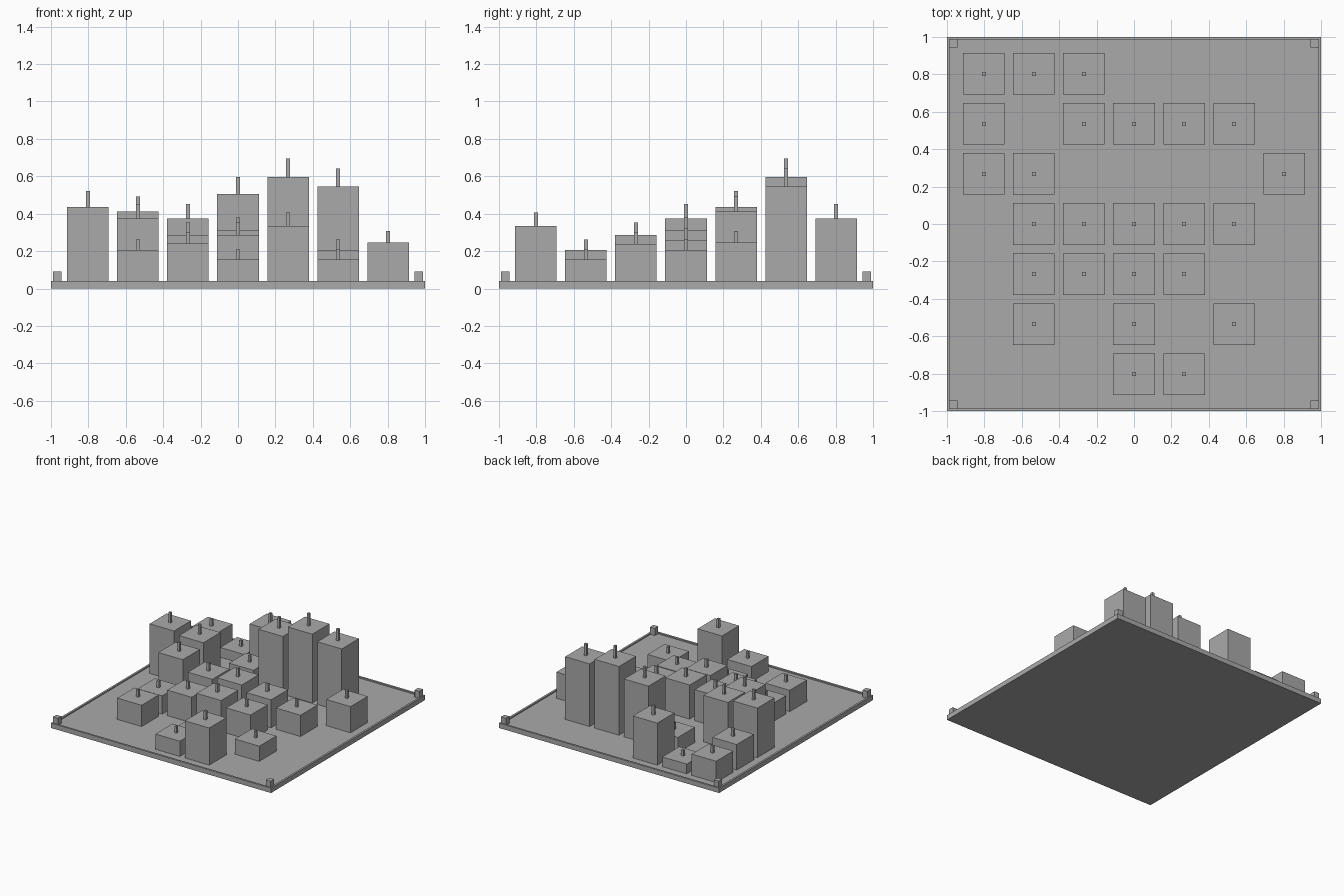
import bpy
import bmesh
from mathutils import Matrix, Vector

default_cube = bpy.data.objects.get("Cube")
if default_cube:
    bpy.data.objects.remove(default_cube, do_unlink=True)

# One plain grey for the whole block model
grey = bpy.data.materials.new("plain_grey")
grey.use_nodes = True
colour = (0.4, 0.4, 0.4, 1)
grey.diffuse_color = colour
grey.node_tree.nodes["Principled BSDF"].inputs["Base Color"].default_value = colour


def box(bm, x, y, bottom, top, width, depth):
    """Add a box standing on a given level."""
    centre = Vector((x, y, (bottom + top) / 2))
    size = Matrix.Diagonal((width, depth, top - bottom, 1))
    bmesh.ops.create_cube(bm, size=1, matrix=Matrix.Translation(centre) @ size)


def make_object(name, boxes):
    """Turn a list of boxes into one object."""
    bm = bmesh.new()
    for args in boxes:
        box(bm, *args)
    mesh = bpy.data.meshes.new(name)
    bm.to_mesh(mesh)
    bm.free()
    mesh.materials.append(grey)
    obj = bpy.data.objects.new(name, mesh)
    bpy.context.collection.objects.link(obj)
    return obj


# Ground slab with a low raised rim
FLOOR, RIM_TOP, RIM = 0.03, 0.04, 0.016
make_object("ground_slab", [(0, 0, 0, FLOOR, 1.99, 1.99)])
edge = 1 - RIM / 2
for sign, side in ((-1, "front"), (1, "back")):
    make_object(side + "_rim", [(0, sign * edge, 0, RIM_TOP, 2, RIM)])
for sign, side in ((-1, "right"), (1, "left")):
    make_object(side + "_rim", [(sign * edge, 0, 0, RIM_TOP, RIM, 2 - 2 * RIM)])

# Corner posts
for x_sign, x_name in ((-1, "right"), (1, "left")):
    for y_sign, y_name in ((-1, "front"), (1, "back")):
        make_object(f"{y_name}_{x_name}_post",
                    [(x_sign * 0.967, y_sign * 0.967, FLOOR, 0.09, 0.044, 0.044)])

# Roof heights on a seven by seven street grid, back row first; zero is an empty plot
ROOFS = [
    [.205, .11, .375, 0, 0, 0, 0],
    [.24, 0, .155, .505, .595, .545, 0],
    [.437, .412, 0, 0, 0, 0, .245],
    [0, .375, .285, .31, .26, .205, 0],
    [0, .18, .24, .285, .237, 0, 0],
    [0, .205, 0, .11, 0, .155, 0],
    [0, 0, 0, .155, .335, 0, 0],
]
PITCH, WIDTH, MAST = 0.2675, 0.222, 0.02

# Towers, each with a roof mast that grows with its height
for row, roofs in enumerate(ROOFS):
    for column, roof in enumerate(roofs):
        if roof:
            x, y = (column - 3) * PITCH, (3 - row) * PITCH
            mast_top = roof + 0.04 + 0.11 * (roof - RIM_TOP)
            plot = f"{row + 1}_{column + 1}"
            make_object("tower_" + plot, [(x, y, FLOOR, roof, WIDTH, WIDTH)])
            make_object("roof_mast_" + plot, [(x, y, roof, mast_top, MAST, MAST)])
